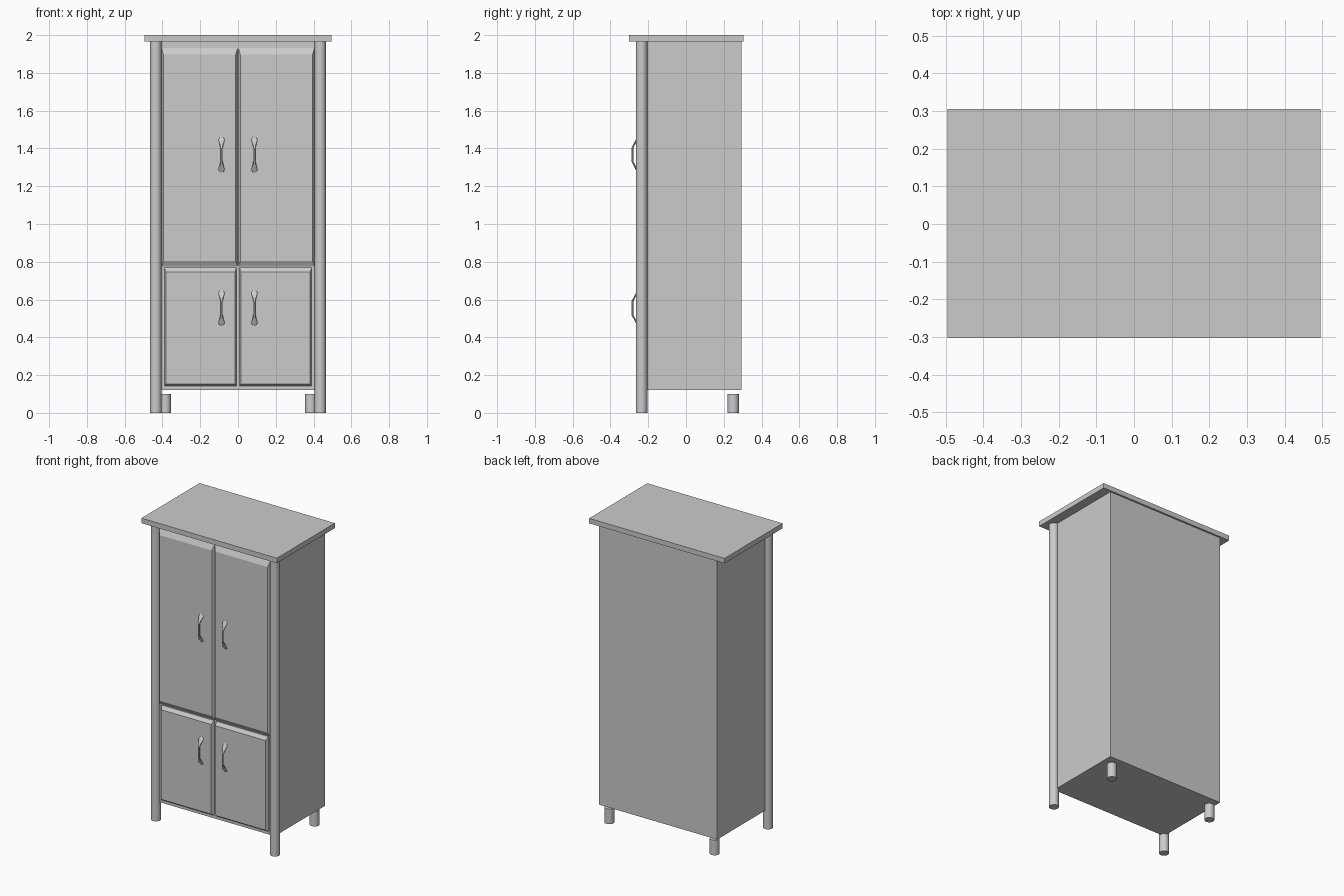
import bpy, bmesh, math

if "Cube" in bpy.data.objects:
    bpy.data.objects.remove(bpy.data.objects["Cube"])


def finish(bm, name, smooth=False):
    bmesh.ops.recalc_face_normals(bm, faces=bm.faces)
    me = bpy.data.meshes.new(name)
    bm.to_mesh(me)
    bm.free()
    ob = bpy.data.objects.new(name, me)
    bpy.context.collection.objects.link(ob)
    if smooth:
        bpy.ops.object.select_all(action='DESELECT')
        ob.select_set(True)
        bpy.context.view_layer.objects.active = ob
        bpy.ops.object.shade_smooth_by_angle(angle=math.radians(30))
    return ob


def loft(rings, name, smooth=False):
    """Closed solid through equal-length rings of points, capped at both ends."""
    bm = bmesh.new()
    loops = [[bm.verts.new(p) for p in r] for r in rings]
    n = len(loops[0])
    for a, b in zip(loops, loops[1:]):
        for i in range(n):
            j = (i + 1) % n
            bm.faces.new((a[i], a[j], b[j], b[i]))
    bm.faces.new(loops[0])
    bm.faces.new(loops[-1])
    return finish(bm, name, smooth)


def rect(x0, x1, z0, z1, y):
    return [(x0, y, z0), (x1, y, z0), (x1, y, z1), (x0, y, z1)]


def box(name, x0, x1, y0, y1, z0, z1):
    return loft([rect(x0, x1, z0, z1, y0), rect(x0, x1, z0, z1, y1)], name)


def post(name, x, y, r, z0, z1, n=20):
    ring = [(x + r * math.cos(2 * math.pi * i / n), y + r * math.sin(2 * math.pi * i / n))
            for i in range(n)]
    return loft([[(px, py, z) for px, py in ring] for z in (z0, z1)], name, True)


def door(name, x0, x1, z0, z1, side, bottom, top, back=-0.234, edge=-0.241, front=-0.257):
    """Slab whose front rim slopes in to a flat panel."""
    return loft([rect(x0, x1, z0, z1, back), rect(x0, x1, z0, z1, edge),
                 rect(x0 + side, x1 - side, z0 + bottom, z1 - top, front)], name)


def handle(name, x, zc):
    """Bowed bar with leaf-shaped ends: (height, y, half width, half thickness)."""
    half = [(0.096, -0.254, 0.006, 0.003), (0.080, -0.261, 0.017, 0.005),
            (0.058, -0.272, 0.011, 0.005), (0.036, -0.284, 0.006, 0.005)]
    path = half + [(-h, y, w, t) for h, y, w, t in reversed(half)]
    rings = [[(x + w * math.cos(math.pi * i / 4), y + t * math.sin(math.pi * i / 4), zc + h)
              for i in range(8)] for h, y, w, t in path]
    return loft(rings, name)


# Carcass and overhanging top
box("cabinet_body", -0.433, 0.433, -0.235, 0.293, 0.12, 1.967)
box("top_board", -0.495, 0.495, -0.302, 0.305, 1.967, 2.0)

for label, s in (("left", -1), ("right", 1)):
    # Full-height front posts and short back feet
    post("front_post_" + label, s * 0.435, -0.235, 0.03, 0.0, 1.967)
    post("back_foot_" + label, s * 0.385, 0.25, 0.03, 0.0, 0.10)

    # Doors
    for part, inner, outer, z0, z1, dims in (
            ("upper_door_", 0.002, 0.405, 0.775, 1.933, (0.010, 0.028, 0.035)),
            ("lower_door_", 0.008, 0.390, 0.142, 0.769, (0.008, 0.012, 0.022))):
        x0, x1 = sorted((s * inner, s * outer))
        door(part + label, x0, x1, z0, z1, *dims)

    # Handles
    handle("upper_handle_" + label, s * 0.087, 1.367)
    handle("lower_handle_" + label, s * 0.087, 0.555)
